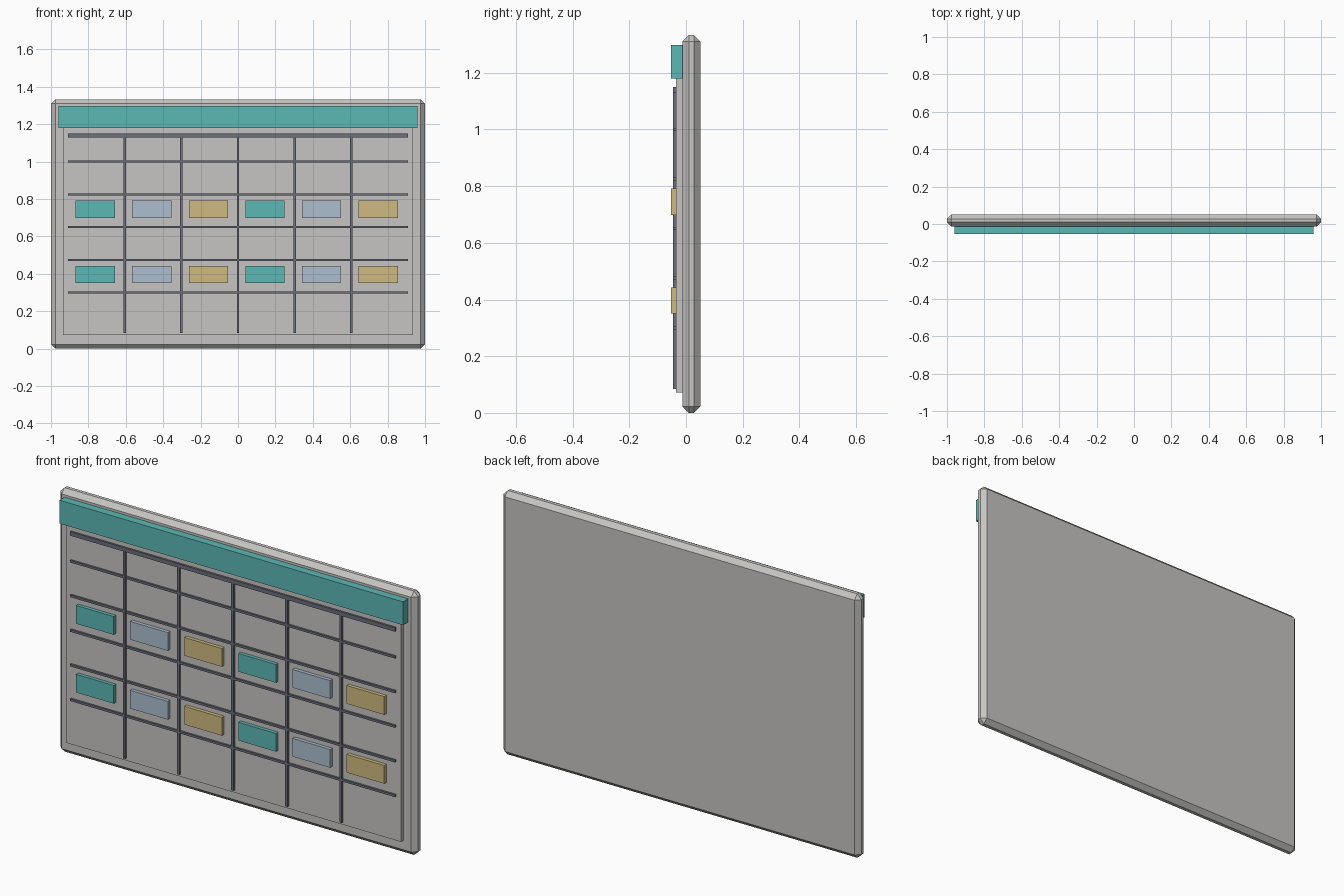
import bpy
import bmesh

default = bpy.data.objects.get("Cube")
if default:
    bpy.data.objects.remove(default, do_unlink=True)


def material(name, srgb):
    """Flat material from 0-255 display values, stored as linear."""
    rgba = [(c / 255 / 12.92 if c < 11 else ((c / 255 + 0.055) / 1.055) ** 2.4) for c in srgb] + [1.0]
    mat = bpy.data.materials.new(name)
    mat.use_nodes = True
    mat.diffuse_color = rgba
    bsdf = next(n for n in mat.node_tree.nodes if n.type == 'BSDF_PRINCIPLED')
    bsdf.inputs["Base Color"].default_value = rgba
    return mat


def box(name, xs, ys, zs, mat, chamfer=0):
    """Box between the given limits, optionally with chamfered edges."""
    bm = bmesh.new()
    bmesh.ops.create_cube(bm, size=1)
    for v in bm.verts:
        v.co = [lim[0] if c < 0 else lim[1] for c, lim in zip(v.co, (xs, ys, zs))]
    if chamfer:
        bmesh.ops.bevel(bm, geom=bm.edges[:], offset=chamfer, segments=1,
                        affect='EDGES', profile=0.5)
    bmesh.ops.recalc_face_normals(bm, faces=bm.faces[:])
    mesh = bpy.data.meshes.new(name)
    bm.to_mesh(mesh)
    bm.free()
    mesh.materials.append(mat)
    obj = bpy.data.objects.new(name, mesh)
    bpy.context.collection.objects.link(obj)
    return obj


def around(centre, width):
    return centre - width / 2, centre + width / 2


light_grey = material("light_grey", (198, 197, 194))
slate = material("dark_slate", (108, 112, 124))
teal = material("teal", (92, 184, 181))
pale_blue = material("pale_blue", (172, 191, 206))
sand = material("sand_yellow", (207, 186, 128))

# Board with chamfered rim, raised writing panel and header strip
box("board", (-1, 1), (-0.013, 0.051), (0, 1.333), light_grey, chamfer=0.023)
box("writing_panel", (-0.935, 0.935), (-0.035, 0), (0.072, 1.263), light_grey)
box("header_strip", (-0.96, 0.96), (-0.053, -0.01), (1.18, 1.298), teal)

# Grid lines
line_y = (-0.045, -0.033)
half = 0.908
box("header_rule", (-half, half), line_y, (1.13, 1.15), slate)
for i in range(5):
    box(f"row_line_{i + 1}", (-half, half), line_y, around(1.0 - 0.175 * i, 0.011), slate)
    box(f"column_line_{i + 1}", around(0.3025 * (i - 2), 0.013), (-0.0455, -0.033),
        (0.085, 1.135), slate)

# Two rows of coloured cards
colours = (teal, pale_blue, sand)
for row, z in enumerate((0.745, 0.397)):
    for col in range(6):
        box(f"card_{row + 1}_{col + 1}", around(-0.763 + 0.3025 * col, 0.21),
            (-0.053, -0.033), around(z, 0.092), colours[col % 3])
